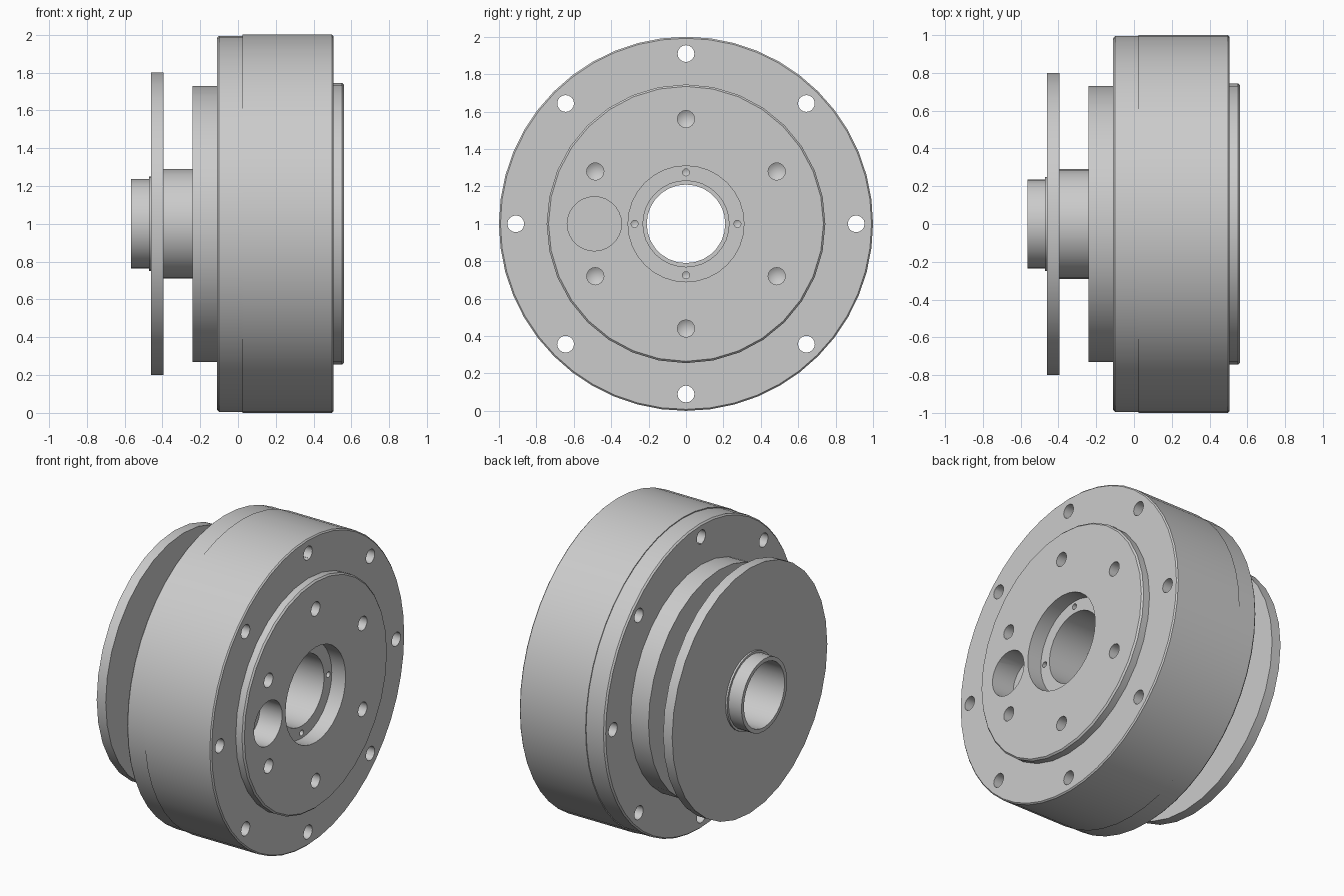
import bpy, bmesh, math

if "Cube" in bpy.data.objects:
    bpy.data.objects.remove(bpy.data.objects["Cube"])

metal = bpy.data.materials.new("grey_metal")
metal.use_nodes = True
GREY = (0.6, 0.6, 0.6, 1)
metal.diffuse_color = GREY
metal.node_tree.nodes["Principled BSDF"].inputs["Base Color"].default_value = GREY


def lathe(name, profile, sides, y=0, z=1):
    """Turn a closed (x, radius) profile about an axis parallel to x."""
    bm = bmesh.new()
    rings = []
    for x, r in profile:
        angles = [math.tau * i / sides for i in range(sides)]
        rings.append([bm.verts.new((x, y + r * math.cos(a), z + r * math.sin(a)))
                      for a in angles])
    for k, ring in enumerate(rings):
        nxt = rings[(k + 1) % len(rings)]
        for i in range(sides):
            j = (i + 1) % sides
            bm.faces.new((ring[i], ring[j], nxt[j], nxt[i]))
    bmesh.ops.remove_doubles(bm, verts=bm.verts, dist=1e-5)
    bmesh.ops.recalc_face_normals(bm, faces=bm.faces)
    mesh = bpy.data.meshes.new(name)
    bm.to_mesh(mesh)
    bm.free()
    mesh.materials.append(metal)
    obj = bpy.data.objects.new(name, mesh)
    bpy.context.collection.objects.link(obj)
    return obj


def ring(name, x0, x1, inner, outer, sides):
    return lathe(name, [(x0, inner), (x0, outer), (x1, outer), (x1, inner)], sides)


def select(obj):
    bpy.ops.object.select_all(action='DESELECT')
    obj.select_set(True)
    bpy.context.view_layer.objects.active = obj


def drill(obj, cutters):
    for cutter in cutters:
        mod = obj.modifiers.new("hole", 'BOOLEAN')
        mod.operation = 'DIFFERENCE'
        mod.solver = 'EXACT'
        mod.object = cutter
        select(obj)
        bpy.ops.object.modifier_apply(modifier=mod.name)


def hole_circle(count, radius, start, profile, sides):
    cutters = []
    for i in range(count):
        a = start + math.tau * i / count
        cutters.append(lathe("cutter", profile, sides,
                             radius * math.cos(a), 1 + radius * math.sin(a)))
    return cutters


def drill_bit(top, bottom, tip, r):
    return [(top, 0), (top, r), (bottom, r), (tip, 0)]


# Outer housing and rear flange with softened rims
housing = lathe("housing", [(0.025, 0.72), (0.025, 1), (0.497, 1),
                            (0.505, 0.992), (0.505, 0.72)], 48)
flange = lathe("rear_flange", [(-0.11, 0.6), (-0.11, 0.985), (-0.1, 0.994),
                               (0.025, 0.994), (0.025, 0.6)], 48)

# Front hub with counterbore and stepped bore
hub = lathe("front_hub", [(0, 0.22), (0, 0.745), (0.55, 0.745), (0.56, 0.735),
                          (0.56, 0.31), (0.46, 0.31), (0.46, 0.23),
                          (0.2, 0.23), (0.2, 0.22)], 32)

# Rear boss, shaft, disc and hollow centre tube
parts = [housing, flange, hub,
         ring("rear_boss", -0.24, 0, 0.22, 0.73, 32),
         ring("shaft", -0.4, -0.24, 0.22, 0.29, 28),
         ring("rear_disc", -0.46, -0.395, 0.22, 0.8, 32),
         ring("collar", -0.472, -0.46, 0.22, 0.25, 28),
         ring("centre_tube", -0.565, 0.2, 0.21, 0.236, 28)]

# Bolt holes through the rim
bolts = hole_circle(8, 0.91, 0, drill_bit(0.7, -0.3, -0.3, 0.045), 16)
drill(housing, bolts)
drill(flange, bolts)

# Blind holes in the hub: six bolt holes, four pin holes, one large port
blind = hole_circle(6, 0.56, math.pi / 6, drill_bit(0.7, 0.43, 0.4, 0.046), 16)
blind += hole_circle(4, 0.275, 0, drill_bit(0.5, 0.42, 0.41, 0.019), 12)
blind += hole_circle(1, 0.49, math.pi, drill_bit(0.7, 0.4, 0.4, 0.145), 28)
drill(hub, blind)

for cutter in bolts + blind:
    bpy.data.objects.remove(cutter)

for part in parts:
    select(part)
    bpy.ops.object.shade_smooth_by_angle(angle=math.radians(28))
